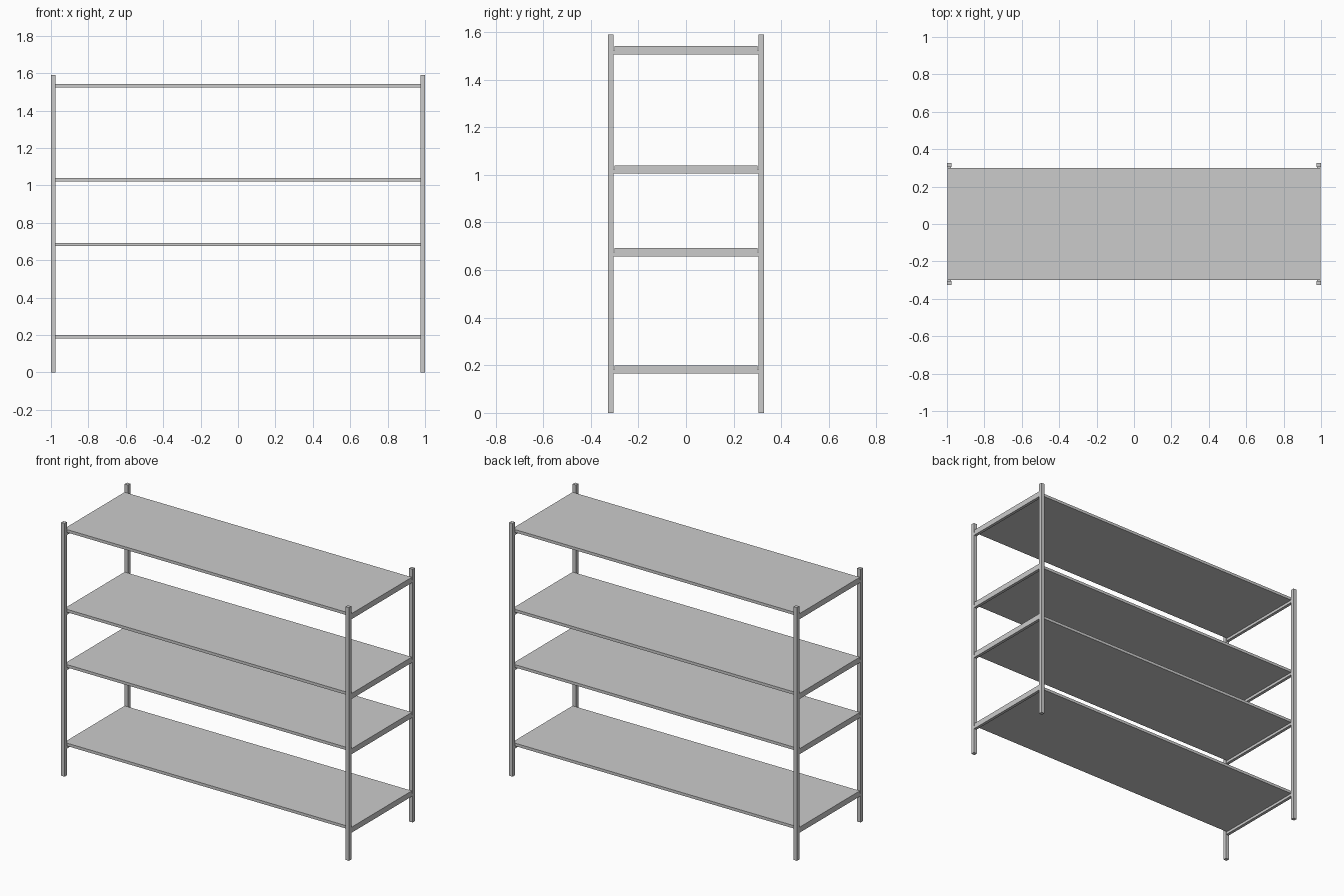
import bpy

if "Cube" in bpy.data.objects:
    bpy.data.objects.remove(bpy.data.objects["Cube"])


def box(name, x, y, z):
    """Axis-aligned box from (min, max) ranges."""
    lo, hi = zip(x, y, z)
    centre = [(a + b) / 2 for a, b in zip(lo, hi)]
    bpy.ops.mesh.primitive_cube_add(size=1, location=centre)
    ob = bpy.context.object
    ob.name = name
    ob.scale = [b - a for a, b in zip(lo, hi)]
    bpy.ops.object.transform_apply(location=False, rotation=False, scale=True)
    return ob


def span(side, inner, outer):
    return tuple(sorted((side * inner, side * outer)))


SIDES = ((-1, "left"), (1, "right"))
SHELF_TOPS = (0.20, 0.693, 1.04, 1.541)

# Four corner posts
for sx, xn in SIDES:
    for sy, yn in ((-1, "front"), (1, "back")):
        box(f"{yn}_{xn}_post", span(sx, 0.976, 1.0), span(sy, 0.304, 0.327), (0, 1.59))

# Shelf boards with a support rail under each end, between the posts
for i, top in enumerate(SHELF_TOPS, 1):
    box(f"shelf_{i}", (-0.998, 0.998), (-0.30, 0.30), (top - 0.018, top))
    for sx, xn in SIDES:
        box(f"shelf_{i}_{xn}_rail", span(sx, 0.979, 0.998), (-0.304, 0.304),
            (top - 0.035, top - 0.018))
